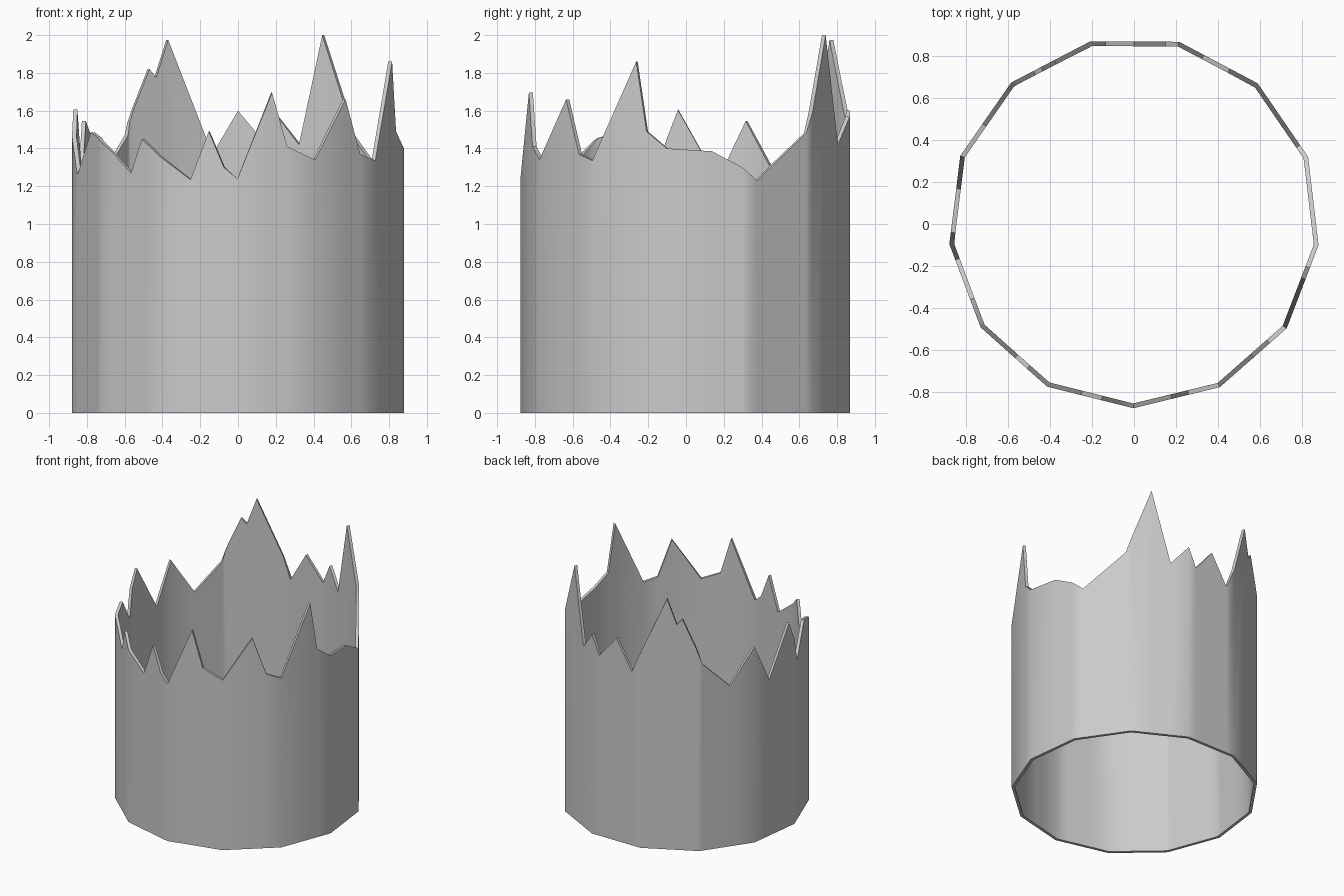
import bpy, bmesh, math

if "Cube" in bpy.data.objects:
    bpy.data.objects.remove(bpy.data.objects["Cube"])

SIDES, R, PHASE, CY, WALL = 13, 0.885, math.radians(-7.1), 0.0085, 0.022
STEP = 2 * math.pi / SIDES

# Jagged rim: approximate x, y (snapped onto the 13-sided wall) and height
RIM = [
    (0.88, -0.115, 1.40), (0.86, 0.14, 1.385), (0.84, 0.30, 1.30), (0.80, 0.38, 1.23),
    (0.62, 0.645, 1.48), (0.46, 0.745, 2.00), (0.335, 0.81, 1.42), (0.235, 0.86, 1.57),
    (0.15, 0.87, 1.42), (0.00, 0.87, 1.60), (-0.135, 0.87, 1.37), (-0.38, 0.78, 1.975),
    (-0.445, 0.75, 1.775), (-0.48, 0.73, 1.82), (-0.565, 0.69, 1.61), (-0.60, 0.65, 1.47),
    (-0.725, 0.48, 1.265), (-0.82, 0.34, 1.545), (-0.85, 0.17, 1.23), (-0.875, -0.04, 1.605),
    (-0.845, -0.17, 1.26), (-0.78, -0.36, 1.485), (-0.74, -0.47, 1.455), (-0.66, -0.545, 1.38),
    (-0.565, -0.635, 1.27), (-0.51, -0.69, 1.45), (-0.25, -0.81, 1.235), (-0.155, -0.84, 1.49),
    (-0.075, -0.86, 1.30), (-0.02, -0.875, 1.24), (0.18, -0.83, 1.695), (0.26, -0.81, 1.41),
    (0.39, -0.78, 1.34), (0.57, -0.635, 1.66), (0.65, -0.57, 1.37), (0.72, -0.51, 1.335),
    (0.82, -0.265, 1.86), (0.84, -0.21, 1.49),
]


def wall_point(a):
    """Point on the polygon at angle a past the first corner."""
    local = a % STEP - STEP / 2
    r = R * math.cos(STEP / 2) / math.cos(local)
    return r * math.cos(a + PHASE), r * math.sin(a + PHASE) + CY


# Rim as (angle, height), snapping points that sit on a corner
pts = {}
for x, y, z in RIM:
    a = (math.atan2(y - CY, x) - PHASE) % (2 * math.pi)
    k = round(a / STEP)
    if abs(a - k * STEP) < 0.025:
        a = (k % SIDES) * STEP
    pts[a] = z

# Add the wall corners with interpolated heights
keys = sorted(pts)
loop = [(a - 2 * math.pi, pts[a]) for a in keys] + [(a, pts[a]) for a in keys]
loop += [(a + 2 * math.pi, pts[a]) for a in keys]
for k in range(SIDES):
    a = k * STEP
    if all(abs(a - b) > 1e-4 for b in keys):
        for (a0, z0), (a1, z1) in zip(loop, loop[1:]):
            if a0 <= a < a1:
                pts[a] = z0 + (z1 - z0) * (a - a0) / (a1 - a0)

# Open wall strip from the floor to the rim
bm = bmesh.new()
cols = []
for a in sorted(pts):
    x, y = wall_point(a + 1e-9)
    cols.append((bm.verts.new((x, y, 0)), bm.verts.new((x, y, pts[a]))))
for (b0, t0), (b1, t1) in zip(cols, cols[1:] + cols[:1]):
    bm.faces.new((b0, b1, t1, t0))
mesh = bpy.data.meshes.new("jagged_wall")
bm.to_mesh(mesh)
bm.free()
wall = bpy.data.objects.new("jagged_wall", mesh)
bpy.context.collection.objects.link(wall)

# Thin wall, growing inwards
mod = wall.modifiers.new("thickness", 'SOLIDIFY')
mod.thickness = WALL
mod.offset = -1
mod.use_even_offset = True
bpy.context.view_layer.objects.active = wall
wall.select_set(True)
bpy.ops.object.modifier_apply(modifier=mod.name)
bpy.ops.object.shade_smooth_by_angle(angle=math.radians(40))
